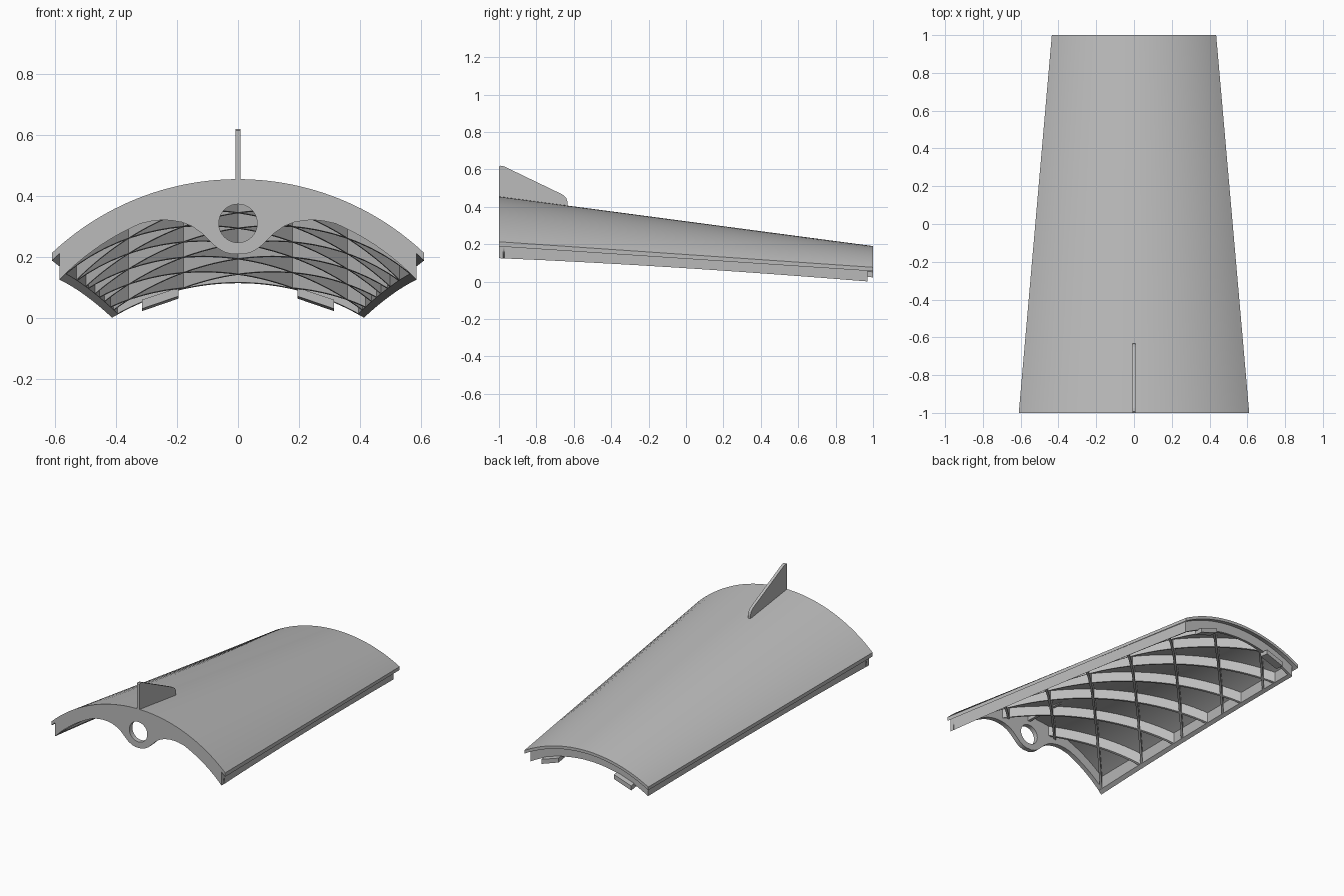
import bpy, bmesh, math

if "Cube" in bpy.data.objects:
    bpy.data.objects.remove(bpy.data.objects["Cube"])

R_OUT, R_SKIN, R_IN = 0.89, 0.872, 0.81    # concentric radii: outer skin, skin underside, rib bottoms

grey = bpy.data.materials.new("plain_grey")
grey.diffuse_color = (0.5, 0.5, 0.5, 1)
grey.use_nodes = True
grey.node_tree.nodes["Principled BSDF"].inputs["Base Color"].default_value = grey.diffuse_color


def half_width(y):
    return 0.61 - 0.0875 * (y + 1)


def height(x, y, r):
    return -0.435 - 0.1325 * (y + 1) + math.sqrt(r * r - x * x)


def finish(ob, smooth=True):
    ob.data.materials.clear()
    ob.data.materials.append(grey)
    bpy.ops.object.select_all(action='DESELECT')
    ob.select_set(True)
    bpy.context.view_layer.objects.active = ob
    if smooth:
        bpy.ops.object.shade_smooth_by_angle(angle=math.radians(30))


def add_strip(bm, path_a, path_b, r_low, r_high):
    """Solid between two plan paths and two radii of the sloping barrel."""
    rings = []
    for (ax, ay), (bx, by) in zip(path_a, path_b):
        rings.append([bm.verts.new((x, y, height(x, y, r))) for x, y, r in
                      ((ax, ay, r_low), (bx, by, r_low), (bx, by, r_high), (ax, ay, r_high))])
    for p, q in zip(rings, rings[1:]):
        for i in range(4):
            j = (i + 1) % 4
            bm.faces.new((p[i], p[j], q[j], q[i]))
    bm.faces.new(rings[0][::-1])
    bm.faces.new(rings[-1])


def make_object(name, bm, smooth=True):
    bmesh.ops.recalc_face_normals(bm, faces=bm.faces)
    me = bpy.data.meshes.new(name)
    bm.to_mesh(me)
    bm.free()
    ob = bpy.data.objects.new(name, me)
    bpy.context.collection.objects.link(ob)
    finish(ob, smooth)
    return ob


def steps(a, b, n):
    return [a + (b - a) * i / n for i in range(n + 1)]


# Curved tapered skin
bm = bmesh.new()
s = steps(-1, 1, 48)
add_strip(bm, [(half_width(-1) * t, -1) for t in s], [(half_width(1) * t, 1) for t in s], R_SKIN, R_OUT)
make_object("curved_skin", bm)

# Side walls set in from the skin edge
for side, name in ((-1, "left_wall"), (1, "right_wall")):
    bm = bmesh.new()
    ys = steps(-1, 0.97, 8)
    add_strip(bm, [(side * (half_width(y) - 0.025), y) for y in ys],
              [(side * (half_width(y) - 0.045), y) for y in ys], R_IN, R_SKIN + 0.004)
    make_object(name, bm)

# Back wall
bm = bmesh.new()
w = half_width(0.97) - 0.026
xs = steps(-w, w, 32)
add_strip(bm, [(x, 0.95) for x in xs], [(x, 0.97) for x in xs], R_IN, R_SKIN + 0.004)
make_object("back_wall", bm)

# Diagonal rib lattice under the skin
PITCH, SLOPE, HALF = 0.38, 1.06, 0.007
length = math.hypot(1, SLOPE)
for sign, name in ((1, "ribs_right"), (-1, "ribs_left")):
    bm = bmesh.new()
    for k in range(-5, 6):
        c = k * PITCH
        inside = [x for x in steps(-0.6, 0.6, 600)
                  if -0.98 < sign * SLOPE * x + c < 0.96
                  and abs(x) < half_width(sign * SLOPE * x + c) - 0.035]
        if len(inside) < 30:
            continue
        xs = steps(inside[0], inside[-1], 24)
        ox, oy = -sign * SLOPE / length * HALF, HALF / length
        mid = [(x, sign * SLOPE * x + c) for x in xs]
        add_strip(bm, [(x + ox, y + oy) for x, y in mid],
                  [(x - ox, y - oy) for x, y in mid], R_IN + 0.001, R_SKIN + 0.004)
    make_object(name, bm)

# Front plate with a hanging boss and a round hole
W = 0.583
top = [(x, height(x, -1, R_SKIN + 0.001)) for x in steps(-W, W, 40)]
arc = [(x, height(x, -1, R_IN)) for x in steps(W, 0.32, 10)]
boss = [(0.28, 0.318), (0.25, 0.321), (0.22, 0.320), (0.185, 0.314), (0.15, 0.300), (0.12, 0.279),
        (0.095, 0.254), (0.07, 0.231), (0.045, 0.216), (0.02, 0.209)]
low = arc + boss
outline = top + low + [(-x, z) for x, z in low[::-1]]
hole = [(0.063 * math.cos(a), 0.31 + 0.063 * math.sin(a)) for a in steps(0, 2 * math.pi, 40)[:-1]]
cu = bpy.data.curves.new("front_plate", 'CURVE')
cu.dimensions = '2D'
cu.fill_mode = 'BOTH'
cu.extrude = 0.015
for pts in (outline, hole):
    sp = cu.splines.new('POLY')
    sp.points.add(len(pts) - 1)
    for p, (x, z) in zip(sp.points, pts):
        p.co = (x, z, 0, 1)
    sp.use_cyclic_u = True
plate = bpy.data.objects.new("front_plate", cu)
bpy.context.collection.objects.link(plate)
plate.rotation_euler = (math.pi / 2, 0, 0)
plate.location = (0, -0.985, 0)
bpy.ops.object.select_all(action='DESELECT')
plate.select_set(True)
bpy.context.view_layer.objects.active = plate
bpy.ops.object.convert(target='MESH')
finish(bpy.context.view_layer.objects.active, False)

# Upright fin on the front centre line
profile = [(-1, 0.40), (-1, 0.615), (-0.992, 0.62), (-0.975, 0.617), (-0.665, 0.468), (-0.65, 0.458),
           (-0.639, 0.445), (-0.633, 0.425), (-0.633, 0.39)]
bm = bmesh.new()
face = bm.faces.new([bm.verts.new((-0.009, y, z)) for y, z in profile])
new = bmesh.ops.extrude_face_region(bm, geom=[face])["geom"]
bmesh.ops.translate(bm, vec=(0.018, 0, 0), verts=[v for v in new if isinstance(v, bmesh.types.BMVert)])
make_object("fin", bm, False)

# Two locating tabs under the back edge
for side, name in ((-1, "left_tab"), (1, "right_tab")):
    bm = bmesh.new()
    xs = steps(side * 0.195, side * 0.315, 1)
    add_strip(bm, [(x, 0.94) for x in xs], [(x, 1.0) for x in xs], 0.788, 0.815)
    make_object(name, bm, False)
